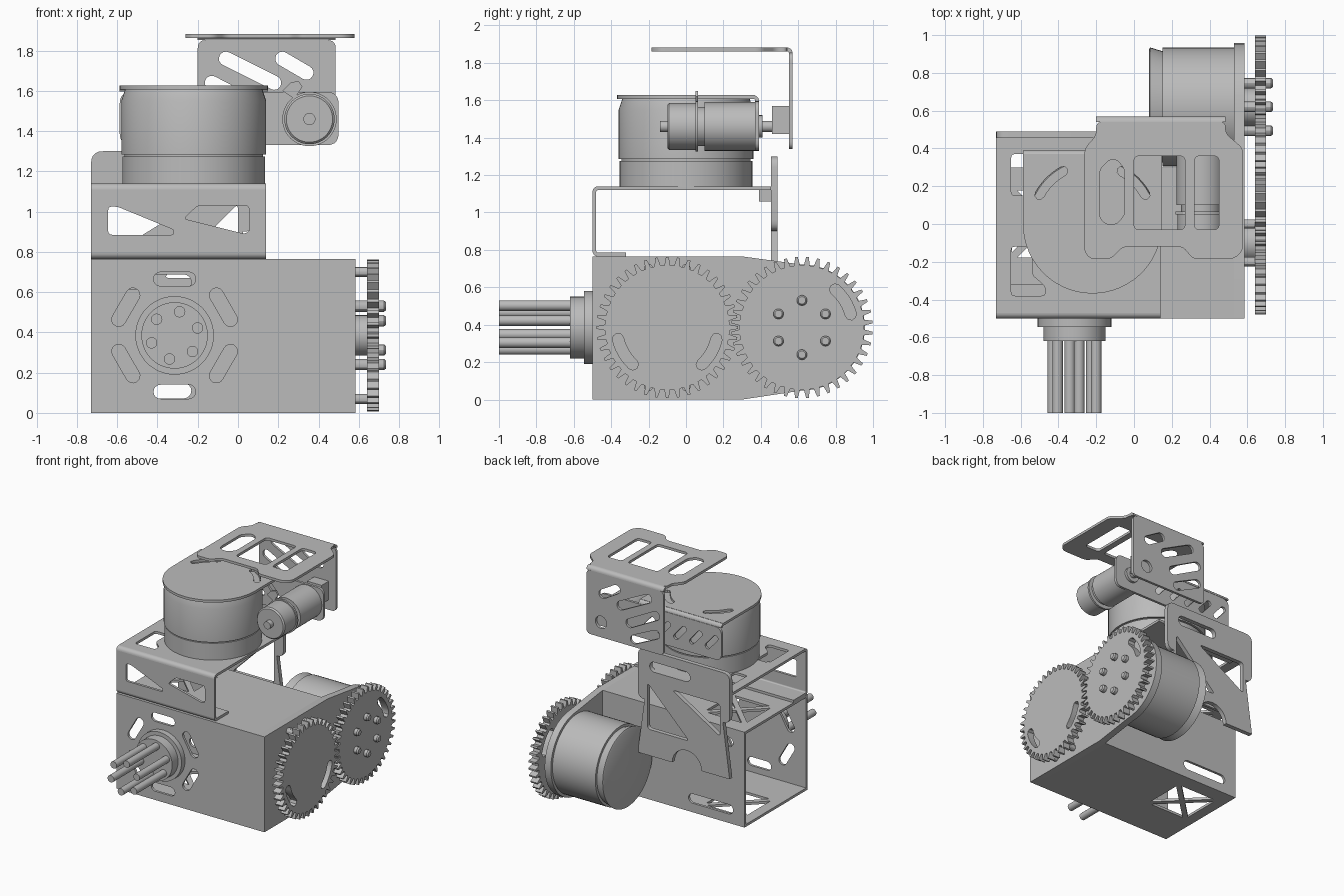
import bpy, bmesh, math
from math import sin, cos, pi, radians
from mathutils import Vector

cube = bpy.data.objects.get("Cube")
if cube:
    bpy.data.objects.remove(cube, do_unlink=True)

metal = bpy.data.materials.new("grey metal")
metal.use_nodes = True
GREY = (0.5, 0.5, 0.5, 1)
metal.diffuse_color = GREY
metal.node_tree.nodes["Principled BSDF"].inputs["Base Color"].default_value = GREY
parts = []

# Map (u, v, along) to world for each drawing plane
MAP = {"XY": lambda u, v, w: (u, v, w),
       "XZ": lambda u, v, w: (u, w, v),
       "YZ": lambda u, v, w: (w, u, v)}


def finish(name, bm):
    bmesh.ops.remove_doubles(bm, verts=bm.verts, dist=1e-5)
    bmesh.ops.recalc_face_normals(bm, faces=bm.faces)
    mesh = bpy.data.meshes.new(name)
    bm.to_mesh(mesh)
    bm.free()
    mesh.materials.append(metal)
    obj = bpy.data.objects.new(name, mesh)
    bpy.context.collection.objects.link(obj)
    parts.append(obj)
    return obj


def plate(name, plane, outline, lo, hi, holes=()):
    """Flat sheet with cut-outs, drawn on a plane and extruded from lo to hi."""
    curve = bpy.data.curves.new(name, "CURVE")
    curve.dimensions, curve.fill_mode = "2D", "BOTH"
    curve.extrude = (hi - lo) / 2
    for loop in [outline, *holes]:
        spline = curve.splines.new("POLY")
        spline.points.add(len(loop) - 1)
        for point, (u, v) in zip(spline.points, loop):
            point.co = (u, v, 0, 1)
        spline.use_cyclic_u = True
    temp = bpy.data.objects.new(name, curve)
    mesh = bpy.data.meshes.new_from_object(temp)
    bm = bmesh.new()
    bm.from_mesh(mesh)
    bpy.data.objects.remove(temp)
    bpy.data.meshes.remove(mesh)
    bpy.data.curves.remove(curve)
    for v in bm.verts:
        v.co = MAP[plane](v.co.x, v.co.y, v.co.z + (lo + hi) / 2)
    return finish(name, bm)


def turned(name, plane, centre, profile, sides=48):
    """Solid of revolution; the profile lists (radius, position along axis)."""
    bm = bmesh.new()
    rings = [[bm.verts.new(MAP[plane](u, v, w)) for u, v in circle(centre, r, sides)]
             for r, w in profile]
    for a, b in zip(rings, rings[1:]):
        for i in range(sides):
            j = (i + 1) % sides
            bm.faces.new((a[i], a[j], b[j], b[i]))
    bm.faces.new(rings[0])
    bm.faces.new(rings[-1])
    return finish(name, bm)


def circle(c, r, n=32):
    return [(c[0] + r * cos(2 * pi * i / n), c[1] + r * sin(2 * pi * i / n)) for i in range(n)]


def polar(c, r, deg):
    return (c[0] + r * cos(radians(deg)), c[1] + r * sin(radians(deg)))


def rect(x0, y0, x1, y1):
    return [(x0, y0), (x1, y0), (x1, y1), (x0, y1)]


def rounded(points, r, seg=5):
    """Round every corner of a polygon."""
    out = []
    for i, p in enumerate(points):
        p = Vector(p)
        a, b = Vector(points[i - 1]), Vector(points[(i + 1) % len(points)])
        d = min(r, (a - p).length * .45, (b - p).length * .45)
        a, b = p + (a - p).normalized() * d, p + (b - p).normalized() * d
        for k in range(seg + 1):
            t = k / seg
            out.append(tuple(a * (1 - t) ** 2 + p * 2 * t * (1 - t) + b * t * t))
    return out


def slot(p, q, r):
    ang = math.degrees(math.atan2(q[1] - p[1], q[0] - p[0]))
    return [polar(q, r, ang - 90 + 22.5 * i) for i in range(9)] + \
           [polar(p, r, ang + 90 + 22.5 * i) for i in range(9)]


def arc_slot(c, radius, mid, half, r):
    n = 6
    sweep = [mid - half + 2 * half * i / n for i in range(n + 1)]
    p0, p1 = polar(c, radius, sweep[0]), polar(c, radius, sweep[-1])
    return [polar(c, radius + r, a) for a in sweep] + \
           [polar(p1, r, sweep[-1] + 45 * i) for i in (1, 2, 3)] + \
           [polar(c, radius - r, a) for a in reversed(sweep)] + \
           [polar(p0, r, sweep[0] + 180 + 45 * i) for i in (1, 2, 3)]


def bend(name, c, start, x0, x1, r=.03, t=.02):
    """Quarter-round sheet fold running along x."""
    sweep = [start + 15 * i for i in range(7)]
    plate(name, "YZ", [polar(c, r, a) for a in sweep] +
          [polar(c, r - t, a) for a in reversed(sweep)], x0, x1)


def truss(x0, y0, x1, y1):
    """Four triangular cut-outs leaving a cross brace."""
    corners, mid = rect(x0, y0, x1, y1), ((x0 + x1) / 2, (y0 + y1) / 2)
    result = []
    for i in range(4):
        tri = [Vector(p) for p in (corners[i], corners[(i + 1) % 4], mid)]
        g = sum(tri, Vector((0, 0))) / 3
        result.append([tuple(g + (p - g) * .78) for p in tri])
    return result


# Lower box, open on one end
L, R, F, B, H, T = -.73, .53, -.5, .3, .765, .02
hub = (-.315, .385)
ring_slots = []
for k in range(6):
    c = polar(hub, .28, 30 + 60 * k)
    ring_slots.append(slot(polar(c, .07, 120 + 60 * k), polar(c, .07, 300 + 60 * k), .035))
plate("box_front", "XZ", rect(L, 0, R, H), F, F + T, ring_slots)
plate("box_back", "XZ", rect(L, 0, R, H), B - T, B,
      [slot((-.59, z), (-.27, z), .038) for z in (.11, .65)])
for name, z in (("box_bottom", 0), ("box_top", H - T)):
    plate(name, "XY", rect(L, F + T, R, B - T), z, z + T, truss(-.66, -.19, -.27, .19))

# Thick side plate reaching round the rear motor
axle, pivot = (.62, .385), (-.1, .385)
side = [(F, 0), (B, 0)] + [polar(axle, .337, a) for a in range(-90, 91, 10)] + [(B, H), (F, H)]
plate("side_plate", "YZ", side, R, .585)

# Cable hub and rods on the front
turned("hub", "XZ", hub, [(.195, F), (.195, -.545), (.165, -.545), (.165, -.62)])
for k in range(6):
    turned("rod", "XZ", polar(hub, .12, 18 + 60 * k), [(.028, -.6), (.028, -1)], 20)


# Meshing gears with spacers and bolts
def gear(name, c, holes, turn, teeth=40):
    step = 360 / teeth
    outline = [polar(c, r, turn + step * (i + f)) for i in range(teeth)
               for r, f in ((.333, -.3), (.378, -.12), (.378, .12), (.333, .3))]
    plate(name, "YZ", outline, .64, .7, holes)


gear("front_gear", pivot, [arc_slot(pivot, .27, a, 17, .03) for a in (210, 330)], 0)
gear("rear_gear", axle, [arc_slot(axle, .27, 32, 17, .03)], 4.5)
for c in (pivot, axle):
    turned("gear_axle", "YZ", c, [(.1, .585), (.1, .64)])
for k in range(6):
    spot = polar(axle, .145, 30 + 60 * k)
    turned("gear_bolt", "YZ", spot, [(.028, .58), (.028, .725), (.02, .735)], 12)
for y in (-.2, 0):
    for z in (.07, .7):
        turned("spacer", "YZ", (y, z), [(.025, .58), (.025, .64)], 12)

# Rear motor
turned("rear_motor", "YZ", axle,
       [(.305, .08), (.315, .085), (.295, .15), (.315, .15), (.315, R)])

# Folded bracket on the box
BX = .14
plate("bracket_front", "XZ", rect(L, .795, BX, 1.11), F, F + T, [
    rounded([(-.645, 1.025), (-.645, .885), (-.32, .885), (-.32, .91), (-.6, 1.025)], .02),
    rounded([(-.27, .965), (.03, .89), (.055, .9), (.055, 1.03), (-.2, 1.03)], .02)])
windows = [rounded([(-.65, y0), (-.47, y0), (-.47, ya), (-.54, yb), (-.54, y1), (-.65, y1)], .02)
           for y0, ya, yb, y1 in ((-.38, -.33, -.27, -.12), (.37, .32, .27, .15))]
plate("bracket_top", "XY", rect(L, -.47, BX, .455), 1.12, 1.14, windows)
plate("bracket_foot", "XY", rect(L, -.47, BX, -.32), .765, .785)
bend("bracket_top_fold", (-.47, 1.11), 90, L, BX)
bend("bracket_foot_fold", (-.47, .795), 180, L, BX)
plate("bracket_tab", "YZ", rect(.39, 1.06, .455, 1.125), -.6, 0)

# Rear plate with arched lower edge and cut-outs
arch = [polar((-.35, .46), .13, a) for a in range(0, 181, 15)]
edge = [(.085, .46)] + arch + [(L, .46)] + rounded([(L, .9), (L, 1.3), (.085, 1.3), (.085, .9)], .06)
plate("rear_plate", "XZ", edge, .455, .49, [
    slot((-.34, 1.18), (-.06, 1.18), .04),
    rounded([(0, 1.04), (0, .67), (-.37, .67)], .03),
    rounded([(-.22, 1.04), (-.645, 1.04), (-.645, .78)], .03)])

# Upright motor
top = (-.22, 0)
turned("turret_motor", "XY", top, [(.355, 1.14), (.355, 1.275), (.345, 1.275), (.345, 1.285),
       (.36, 1.285), (.36, 1.55), (.34, 1.61)], 64)

# Motor cap plate with a folded rear flange
cap = [polar(top, .368, a) for a in range(180, 361, 6)] + [(.148, .37), (-.588, .37)]
plate("cap_plate", "XY", cap, 1.607, 1.627,
      [arc_slot(top, .32, a, 16, .025) for a in (45, 135)])
bend("cap_fold", (.36, 1.597), 0, -.588, .148)
plate("cap_flange", "XZ", rounded([(-.588, 1.33), (.5, 1.33), (.5, 1.595), (-.588, 1.595)], .06),
      .37, .39, [slot((x - .035, 1.5), (x + .035, 1.42), .022) for x in (-.5, -.36, -.22, -.08, .06)])

# Small gear motor
small = (.355, 1.46)
turned("gearmotor", "XZ", small, [(.03, -.14), (.03, -.1), (.115, -.1), (.125, -.09),
       (.125, .05), (.135, .05), (.135, .065), (.105, .065), (.105, .1), (.13, .1), (.13, .37)])
plate("gearmotor_tab", "XZ", [(.22, 1.6), (.28, 1.56), (.32, 1.62), (.3, 1.65), (.26, 1.64)], .05, .065)
turned("gearmotor_shaft", "XZ", small, [(.06, .39), (.06, .41), (.03, .41), (.03, .55)], 24)
plate("shaft_hub", "XZ", rect(.29, 1.42, .42, 1.57), .46, .55)

# Top bracket: patterned roof and slotted rear panel
roof = [(-.2, .54), (-.2, .47), (-.262, .4), (-.262, -.15), (-.23, -.185), (-.12, -.185),
        (-.06, -.12), (.26, -.12), (.31, -.185), (.53, -.185), (.578, -.14), (.578, .4),
        (.485, .48), (.485, .54)]
bay = [(-.15, 0), (-.09, 0), (-.05, .05), (-.05, .29), (-.09, .34), (-.13, .34), (-.18, .29), (-.18, .03)]
plate("roof_plate", "XY", rounded(roof, .03), 1.862, 1.882, [
    rounded(rect(0, -.03, .27, .36), .03), rounded(rect(.32, -.03, .45, .36), .03), rounded(bay, .02)])
bend("roof_fold", (.54, 1.852), 0, -.2, .485)
plate("roof_panel", "XZ", rounded([(-.2, 1.852), (-.2, 1.34), (.485, 1.34), (.485, 1.852)], .04),
      .55, .57, [slot((-.06, 1.76), (.18, 1.64), .035), slot((.22, 1.76), (.34, 1.69), .035),
                 slot((-.13, 1.64), (.1, 1.52), .035), slot((-.13, 1.49), (.06, 1.4), .035),
                 circle(small, .05, 24)])

# Smooth the round surfaces, keep edges sharp
for obj in parts:
    obj.select_set(True)
bpy.context.view_layer.objects.active = parts[0]
bpy.ops.object.shade_smooth_by_angle(angle=radians(30))
